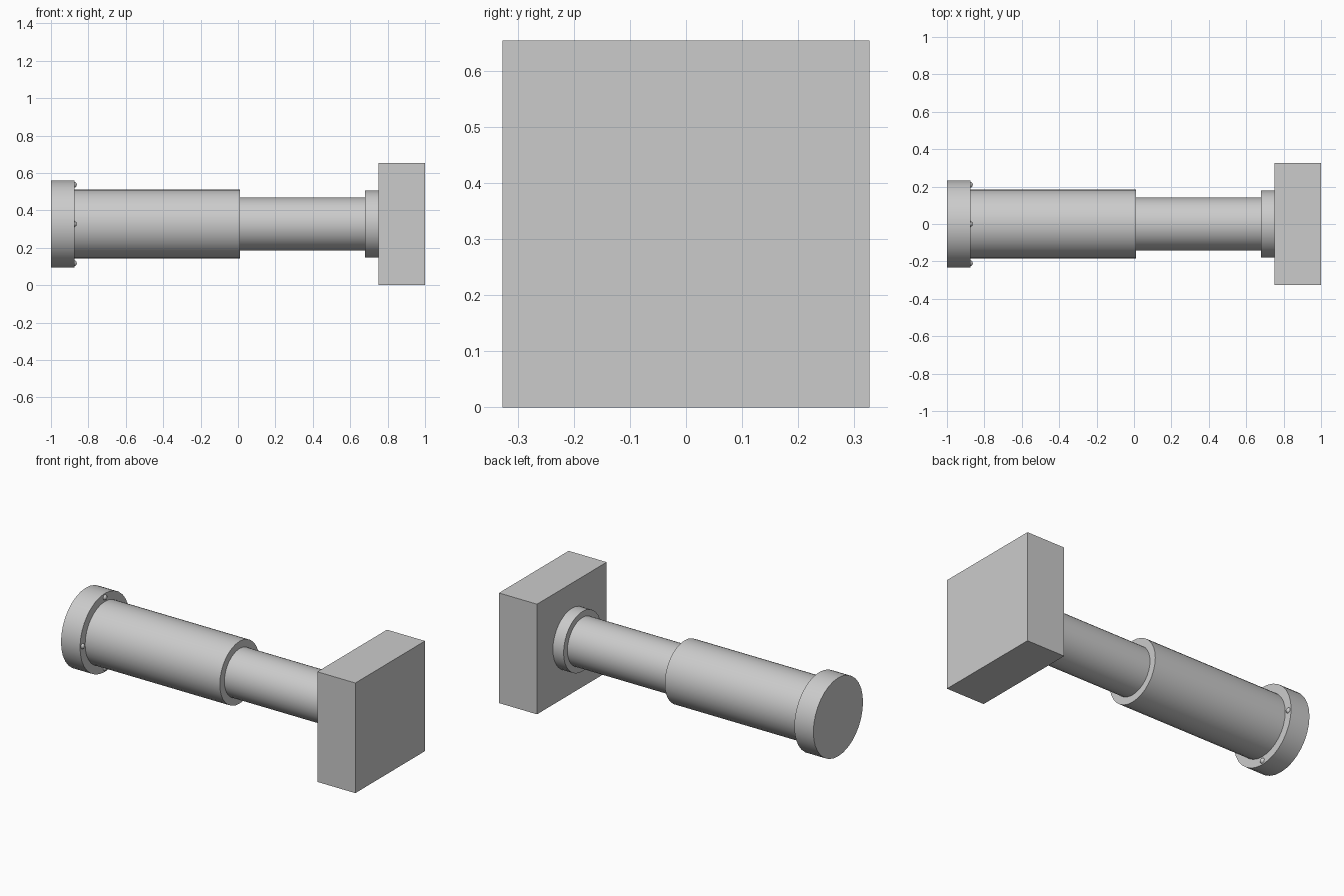
import bpy
from math import pi, cos, sin

if "Cube" in bpy.data.objects:
    bpy.data.objects.remove(bpy.data.objects["Cube"])

AXIS_Z = 0.327


def finish(obj, name):
    obj.name = name
    bpy.ops.object.shade_smooth_by_angle(angle=pi / 6)
    return obj


def rod(name, x0, x1, radius, sides=32):
    """Cylinder lying along x from x0 to x1."""
    bpy.ops.mesh.primitive_cylinder_add(
        vertices=sides, radius=radius, depth=x1 - x0,
        location=((x0 + x1) / 2, 0, AXIS_Z), rotation=(0, pi / 2, 0))
    return finish(bpy.context.object, name)


# Stepped shaft
rod("end_flange", -1.0, -0.875, 0.233)
rod("outer_barrel", -0.88, 0.01, 0.185)
rod("inner_rod", 0.0, 0.69, 0.142)
rod("collar", 0.68, 0.755, 0.178)

# Square head block
bpy.ops.mesh.primitive_cube_add(size=1, location=(0.875, 0, AXIS_Z))
block = bpy.context.object
block.name = "head_block"
block.scale = (0.25, 0.654, 0.654)

# Rounded bolt heads on the inner face of the flange
for i in range(4):
    a = i * pi / 2
    bpy.ops.mesh.primitive_uv_sphere_add(
        segments=16, ring_count=8, radius=0.016,
        location=(-0.878, 0.21 * cos(a), AXIS_Z + 0.21 * sin(a)))
    finish(bpy.context.object, f"bolt_head_{i + 1}")
